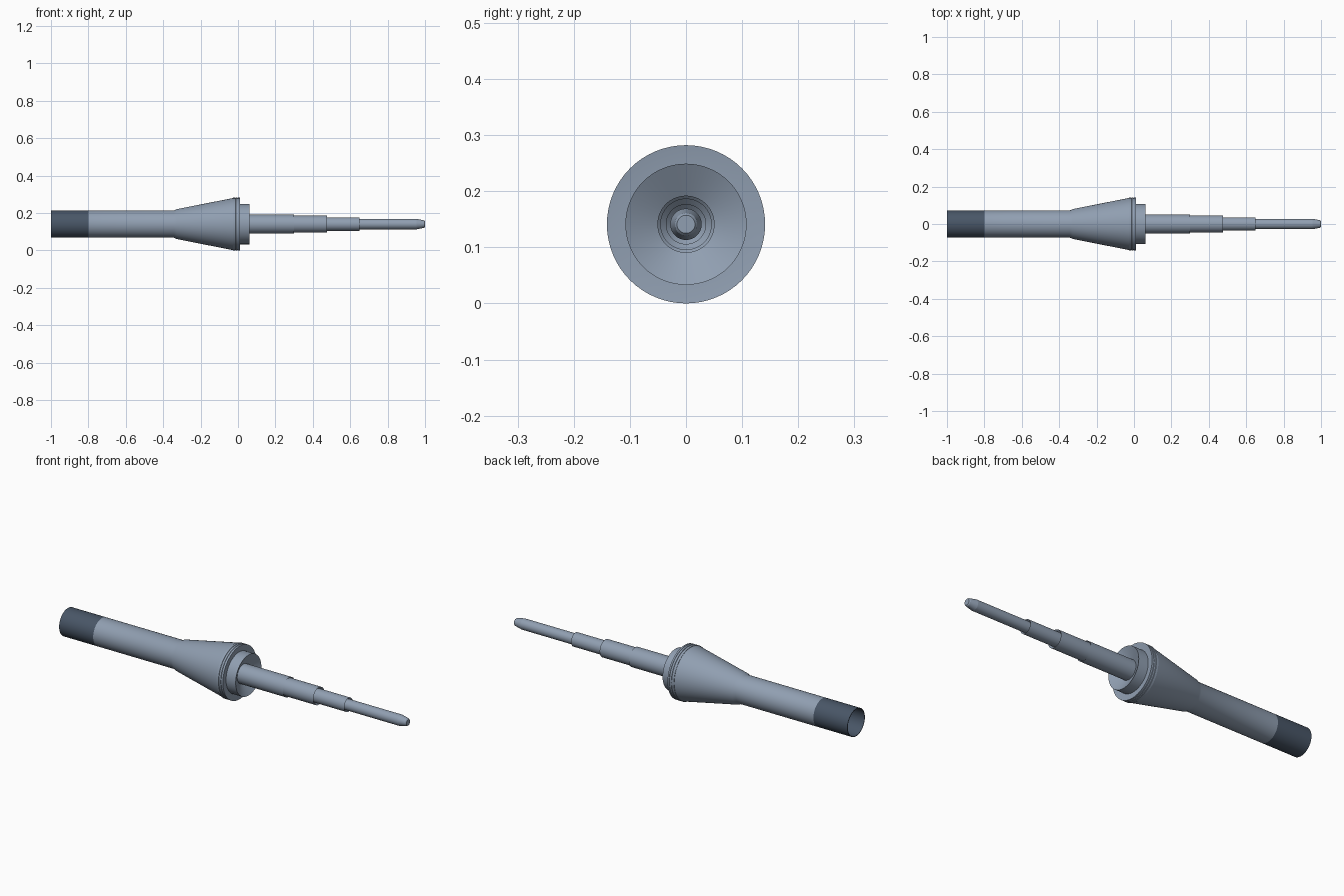
import bpy, math

if "Cube" in bpy.data.objects:
    bpy.data.objects.remove(bpy.data.objects["Cube"])

AXIS_Z = 0.141
SEG = 64


def material(name, rgb):
    m = bpy.data.materials.new(name)
    m.diffuse_color = (*rgb, 1)
    m.use_nodes = True
    m.node_tree.nodes["Principled BSDF"].inputs["Base Color"].default_value = m.diffuse_color
    return m


STEEL = material("blue_grey", (0.28, 0.345, 0.44))
DARK = material("dark_slate", (0.066, 0.093, 0.135))


def lathe(name, profile, closed=False, mat=STEEL, angle=25):
    """Spin (x, radius) points about the long axis; radius 0 makes a pole."""
    verts, faces, rows = [], [], []
    for x, r in profile:
        if r == 0:
            rows.append([len(verts)] * SEG)
            verts.append((x, 0, AXIS_Z))
        else:
            rows.append(list(range(len(verts), len(verts) + SEG)))
            for i in range(SEG):
                a = 2 * math.pi * i / SEG
                verts.append((x, r * math.cos(a), AXIS_Z + r * math.sin(a)))
    pairs = list(zip(rows, rows[1:]))
    if closed:
        pairs.append((rows[-1], rows[0]))
    for a, b in pairs:
        for i in range(SEG):
            j = (i + 1) % SEG
            f = list(dict.fromkeys((a[i], a[j], b[j], b[i])))
            if len(f) > 2:
                faces.append(f)
    mesh = bpy.data.meshes.new(name)
    mesh.from_pydata(verts, [], faces)
    mesh.update()
    ob = bpy.data.objects.new(name, mesh)
    bpy.context.collection.objects.link(ob)
    mesh.materials.append(mat)
    bpy.ops.object.select_all(action='DESELECT')
    ob.select_set(True)
    bpy.context.view_layer.objects.active = ob
    bpy.ops.object.mode_set(mode='EDIT')
    bpy.ops.mesh.select_all(action='SELECT')
    bpy.ops.mesh.normals_make_consistent(inside=False)
    bpy.ops.object.mode_set(mode='OBJECT')
    bpy.ops.object.shade_smooth_by_angle(angle=math.radians(angle))
    return ob


# Dark open end sleeve
lathe("end_sleeve", [(-1, 0.073), (-0.8, 0.073), (-0.8, 0.070), (-1, 0.070)],
      closed=True, mat=DARK)

# Straight handle blending into the flared body, with a grooved rim
lathe("handle_and_flare", [(-0.8, 0), (-0.8, 0.073), (-0.342, 0.073),
                           (-0.327, 0.080), (-0.028, 0.139), (-0.028, 0.141),
                           (-0.016, 0.141), (-0.015, 0.139), (-0.013, 0.139),
                           (-0.012, 0.141), (-0.003, 0.141), (-0.002, 0.139),
                           (0.0, 0.139), (0.001, 0.141), (0.01, 0.141),
                           (0.005, 0.105), (0.005, 0)], angle=35)

# Dished collar
lathe("collar", [(0.0, 0), (0.0, 0.108), (0.062, 0.108), (0.03, 0.049), (0.03, 0)])

# Telescoping rod stages, each with a slightly dished end
stages = [(0.02, 0.30, 0.051), (0.28, 0.475, 0.046),
          (0.455, 0.65, 0.036)]
for n, (x0, x1, r) in enumerate(stages, 1):
    lathe(f"rod_stage_{n}", [(x0, 0), (x0, r), (x1, r), (x1 - 0.012, r - 0.012),
                             (x1 - 0.012, 0)])

# Final stage with tapered tip
lathe("rod_tip", [(0.63, 0), (0.63, 0.028), (0.955, 0.028),
                  (0.995, 0.020), (1.0, 0.016), (1.0, 0)], angle=10)
